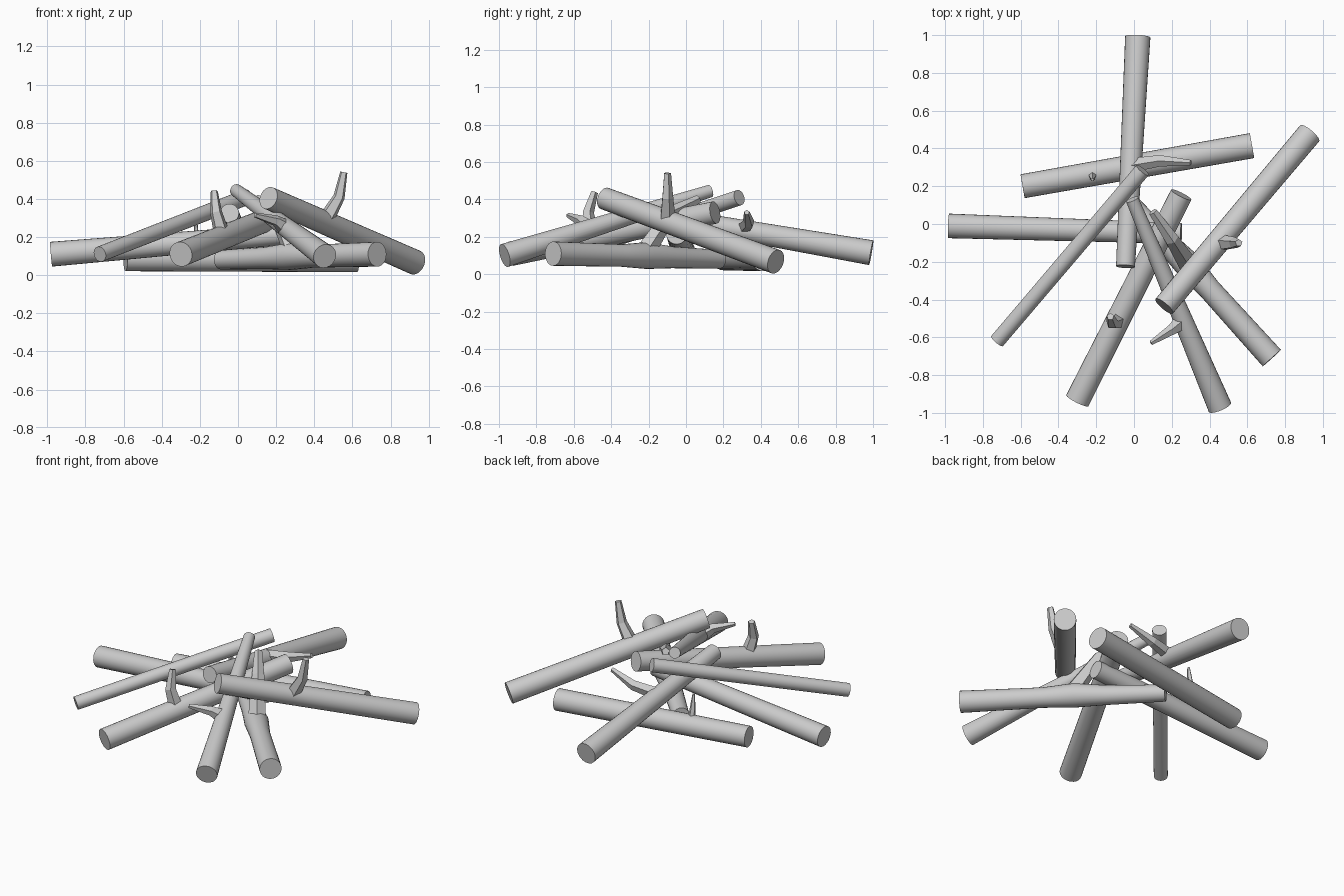
import bpy, bmesh, math
from mathutils import Vector

if "Cube" in bpy.data.objects:
    bpy.data.objects.remove(bpy.data.objects["Cube"])


def tube(name, stations, sides, smooth):
    """Skin rings along (x, y, z, radius) stations and cap both ends."""
    bm = bmesh.new()
    pts = [Vector(s[:3]) for s in stations]
    rings = []
    ref = None
    for i, s in enumerate(stations):
        d = (pts[min(i + 1, len(pts) - 1)] - pts[max(i - 1, 0)]).normalized()
        if ref is None:
            ref = Vector((0, 0, 1)) if abs(d.z) < 0.8 else Vector((0, 1, 0))
        u = (ref - d * ref.dot(d)).normalized()
        v = d.cross(u)
        ref = u
        ring = []
        for k in range(sides):
            a = 2 * math.pi * k / sides
            ring.append(bm.verts.new(pts[i] + s[3] * (math.cos(a) * u + math.sin(a) * v)))
        rings.append(ring)
    for a, b in zip(rings, rings[1:]):
        for k in range(sides):
            n = (k + 1) % sides
            bm.faces.new((a[k], a[n], b[n], b[k]))
    bm.faces.new(rings[0])
    bm.faces.new(rings[-1])
    bmesh.ops.recalc_face_normals(bm, faces=bm.faces)
    me = bpy.data.meshes.new(name)
    bm.to_mesh(me)
    bm.free()
    ob = bpy.data.objects.new(name, me)
    bpy.context.collection.objects.link(ob)
    if smooth:
        bpy.ops.object.select_all(action='DESELECT')
        ob.select_set(True)
        bpy.context.view_layer.objects.active = ob
        bpy.ops.object.shade_smooth_by_angle(angle=math.radians(35))
    return ob


# Logs: outer end on the ground to inner end, each with its radius
logs = {
    "back_log": [(0.02, 0.99, 0.115, 0.067), (-0.045, -0.225, 0.325, 0.05)],
    "back_cross_log": [(-0.59, 0.20, 0.085, 0.064), (0.625, 0.415, 0.083, 0.067)],
    "right_log": [(0.93, 0.48, 0.067, 0.066), (0.16, -0.435, 0.405, 0.06)],
    "front_right_log": [(0.73, -0.71, 0.11, 0.065), (0.40, -0.345, 0.10, 0.06),
                        (0.28, -0.21, 0.10, 0.072), (0.15, -0.075, 0.09, 0.058),
                        (-0.09, 0.18, 0.08, 0.05)],
    "front_log": [(0.455, -0.97, 0.10, 0.064), (-0.01, 0.13, 0.445, 0.034)],
    "front_left_log": [(-0.30, -0.935, 0.11, 0.066), (0.25, 0.155, 0.33, 0.06)],
    "left_slim_log": [(-0.725, -0.62, 0.11, 0.041), (0.045, 0.285, 0.41, 0.042)],
    "left_log": [(-0.98, -0.01, 0.11, 0.065), (0.25, -0.05, 0.215, 0.055)],
}
for name, st in logs.items():
    tube(name, st, 24, True)

# Broken branch stubs growing from the logs
twigs = {
    "back_log_twig": [(-0.02, 0.31, 0.25, 0.04), (0.14, 0.335, 0.275, 0.032), (0.30, 0.325, 0.33, 0.015)],
    "right_log_twig": [(0.46, -0.10, 0.29, 0.045), (0.53, -0.10, 0.41, 0.032), (0.555, -0.10, 0.54, 0.02)],
    "front_left_log_twig": [(-0.08, -0.51, 0.20, 0.045), (-0.115, -0.525, 0.33, 0.033), (-0.125, -0.49, 0.44, 0.02)],
    "front_log_twig": [(0.26, -0.51, 0.24, 0.05), (0.20, -0.56, 0.285, 0.03), (0.09, -0.63, 0.315, 0.013)],
    "front_right_log_twig": [(0.29, -0.22, 0.12, 0.055), (0.20, -0.08, 0.33, 0.038), (0.10, 0.065, 0.40, 0.024)],
    "back_cross_log_twig": [(-0.22, 0.26, 0.10, 0.025), (-0.22, 0.245, 0.20, 0.016), (-0.22, 0.235, 0.275, 0.008)],
}
for name, st in twigs.items():
    tube(name, st, 5, False)
